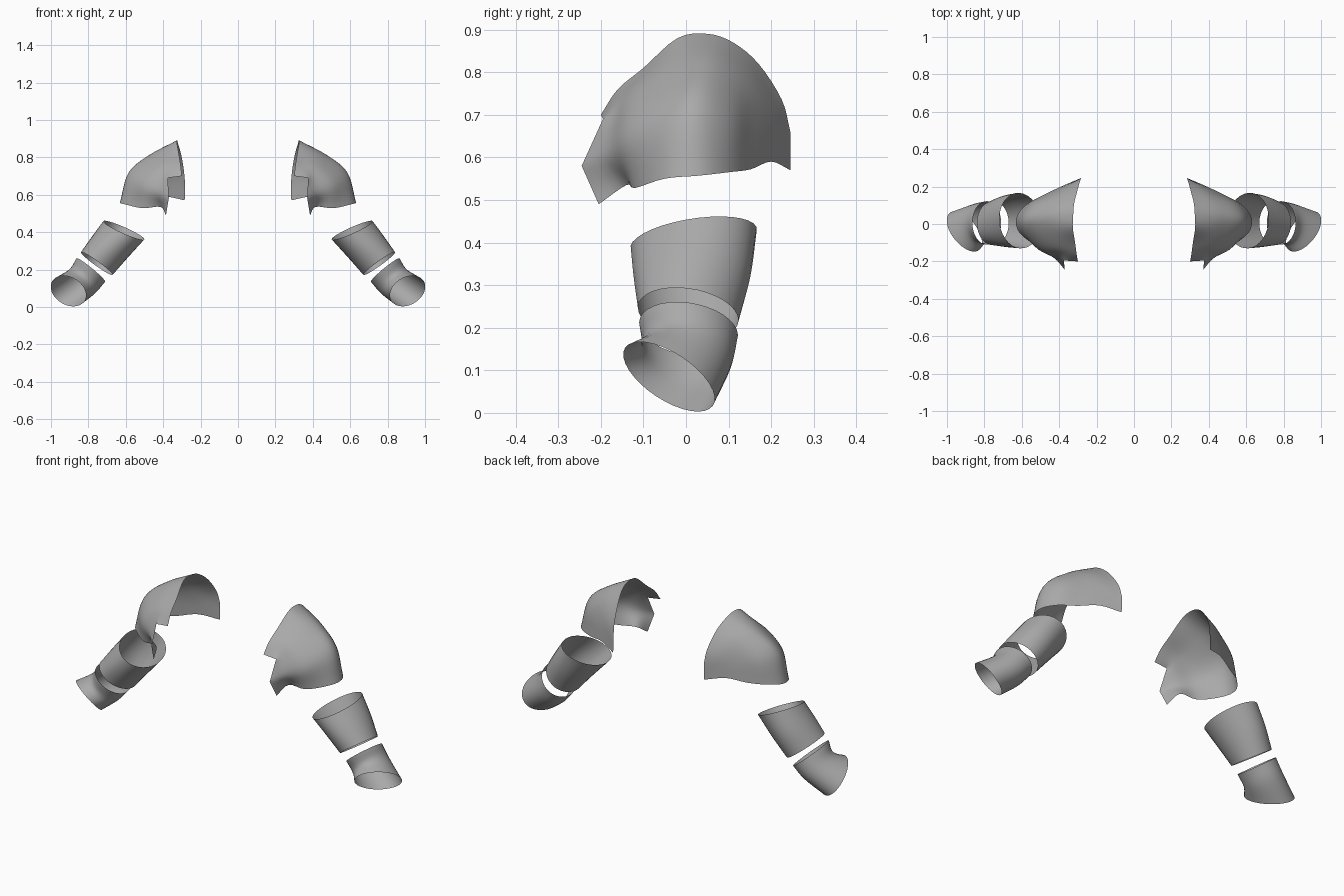
import bpy, math
from mathutils import Vector as V

grey = bpy.data.materials.new("grey_plate")
grey.diffuse_color = (0.4, 0.4, 0.4, 1)


def spline(pts, steps, smooth=True):
    """Points along an open curve through pts."""
    pts = [V(p) for p in pts]
    ext = [2 * pts[0] - pts[1]] + pts + [2 * pts[-1] - pts[-2]]
    out = []
    for k in range(len(pts) - 1):
        a, b, c, d = ext[k:k + 4]
        for s in range(steps):
            t = s / steps
            if smooth:
                out.append(0.5 * (2 * b + (c - a) * t + (2 * a - 5 * b + 4 * c - d) * t * t
                                  + (3 * b - a - 3 * c + d) * t ** 3))
            else:
                out.append(b.lerp(c, t))
    return out + [pts[-1]]


def sheet(name, cols, closed):
    """Skin a grid of columns into a smooth open surface, mirrored to both arms."""
    n, m = len(cols), len(cols[0])
    verts = [p for col in cols for p in col]
    faces = []
    for i in range(n if closed else n - 1):
        k = (i + 1) % n
        for j in range(m - 1):
            faces.append((i * m + j, i * m + j + 1, k * m + j + 1, k * m + j))
    me = bpy.data.meshes.new(name)
    me.from_pydata(verts, [], faces)
    me.materials.append(grey)
    me.shade_smooth()
    ob = bpy.data.objects.new(name, me)
    bpy.context.collection.objects.link(ob)
    mod = ob.modifiers.new("both_sides", 'MIRROR')
    mod.use_mirror_merge = False


def sleeve(name, rings, sides=32, steps=5):
    """Tube through tilted ellipses: (centre, outer half-axis, back half-axis)."""
    cols = []
    for i in range(sides):
        t = 2 * math.pi * i / sides
        cols.append(spline([V(c) + V(a) * math.cos(t) + V(b) * math.sin(t)
                            for c, a, b in rings], steps))
    sheet(name, cols, True)


# Upper arm sleeve
sleeve("upper_arm_sleeve", [
    ((0.61, 0.018, 0.41), (0.11, 0.01, 0.048), (0, 0.148, 0.018)),
    ((0.685, 0.014, 0.32), (0.096, 0.005, 0.056), (0, 0.137, 0.0)),
    ((0.755, 0.005, 0.232), (0.085, 0, 0.06), (0, 0.118, -0.015)),
])

# Forearm sleeve, bending forward to a tilted wrist opening
sleeve("forearm_sleeve", [
    ((0.787, 0.006, 0.197), (0.077, 0, 0.062), (0, 0.116, -0.015)),
    ((0.833, 0.001, 0.137), (0.07, 0.005, 0.063), (0.013, 0.106, -0.022)),
    ((0.907, -0.04, 0.085), (0.083, 0.01, 0.058), (0.045, 0.107, -0.058)),
])

# Shoulder guard: columns from the neck-side arch to the lower rim, front to back
guard = [
    [(0.30, -0.20, 0.70), (0.375, -0.195, 0.69), (0.37, -0.245, 0.58), (0.385, -0.205, 0.49)],
    [(0.307, -0.16, 0.76), (0.39, -0.165, 0.71), (0.425, -0.183, 0.61), (0.415, -0.14, 0.535)],
    [(0.315, -0.10, 0.81), (0.43, -0.12, 0.75), (0.51, -0.135, 0.65), (0.51, -0.12, 0.528)],
    [(0.327, -0.02, 0.88), (0.46, -0.03, 0.80), (0.57, -0.045, 0.70), (0.61, -0.05, 0.55)],
    [(0.325, 0.05, 0.89), (0.47, 0.04, 0.815), (0.583, 0.03, 0.72), (0.63, 0.03, 0.557)],
    [(0.32, 0.11, 0.87), (0.45, 0.10, 0.80), (0.54, 0.105, 0.70), (0.58, 0.10, 0.565)],
    [(0.305, 0.17, 0.82), (0.40, 0.16, 0.765), (0.46, 0.155, 0.68), (0.49, 0.152, 0.572)],
    [(0.29, 0.225, 0.735), (0.345, 0.21, 0.70), (0.38, 0.20, 0.65), (0.39, 0.20, 0.59)],
    [(0.283, 0.245, 0.66), (0.284, 0.245, 0.63), (0.284, 0.245, 0.60), (0.285, 0.245, 0.57)],
]
# The front edge keeps its sharp notch; all other columns are curved
cols = [spline(c, 6, i > 0) for i, c in enumerate(guard)]
rows = [spline(r, 4) for r in zip(*cols)]
sheet("shoulder_guard", list(zip(*rows)), False)
